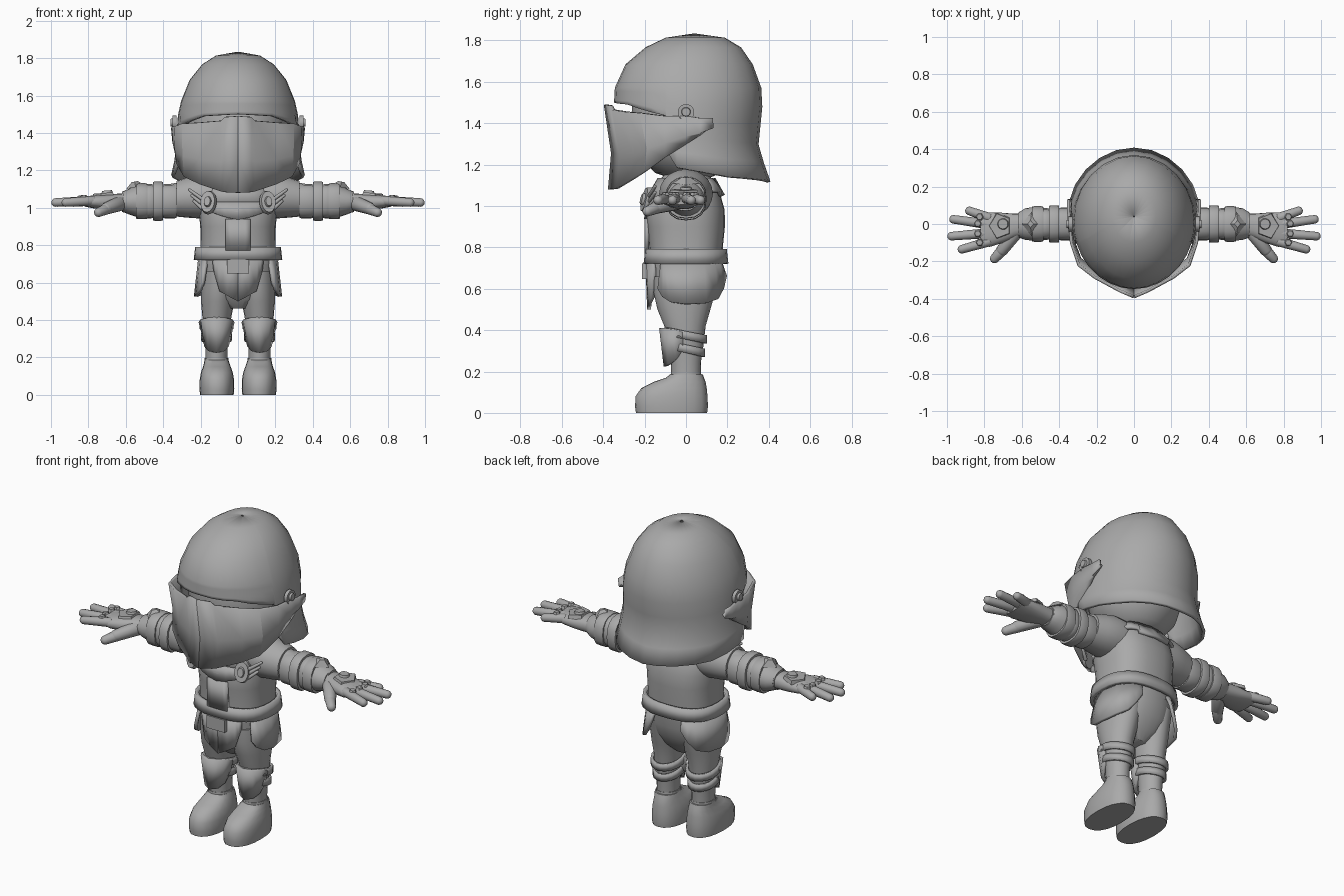
import bpy, bmesh, math
from mathutils import Vector, Matrix

if "Cube" in bpy.data.objects:
    bpy.data.objects.remove(bpy.data.objects["Cube"], do_unlink=True)

GREY = (0.4, 0.4, 0.4, 1)
mat = bpy.data.materials.new("plain grey")
mat.use_nodes = True
mat.diffuse_color = GREY
mat.node_tree.nodes["Principled BSDF"].inputs["Base Color"].default_value = GREY


def finish(name, bm, mirror=False, thick=0, angle=40):
    """Turn a bmesh into a shaded object, optionally thickened and mirrored."""
    bmesh.ops.remove_doubles(bm, verts=bm.verts, dist=0.0005)
    bmesh.ops.recalc_face_normals(bm, faces=bm.faces)
    me = bpy.data.meshes.new(name)
    bm.to_mesh(me)
    bm.free()
    me.materials.append(mat)
    ob = bpy.data.objects.new(name, me)
    bpy.context.collection.objects.link(ob)
    if thick:
        mod = ob.modifiers.new("thickness", "SOLIDIFY")
        mod.thickness, mod.offset = thick, 0
    if mirror:
        ob.modifiers.new("mirror", "MIRROR").use_clip = True
    bpy.ops.object.select_all(action="DESELECT")
    bpy.context.view_layer.objects.active = ob
    ob.select_set(True)
    bpy.ops.object.shade_smooth_by_angle(angle=math.radians(angle))
    return ob


def oval(a, rx, ry, p=2.0):
    c, s = math.cos(a), math.sin(a)
    return (math.copysign(abs(c) ** (2 / p), c) * rx,
            math.copysign(abs(s) ** (2 / p), s) * ry)


def grid(name, rows, closed=False, caps=False, **kw):
    """Skin rows of points with quads."""
    bm = bmesh.new()
    vs = [[bm.verts.new(q) for q in row] for row in rows]
    n = len(rows[0])
    for r0, r1 in zip(vs, vs[1:]):
        for i in range(n if closed else n - 1):
            j = (i + 1) % n
            bm.faces.new((r0[i], r0[j], r1[j], r1[i]))
    if caps:
        bm.faces.new(vs[0])
        bm.faces.new(vs[-1])
    return finish(name, bm, **kw)


def loft(name, rings, axis="z", n=20, p=2.0, **kw):
    """Closed body from rings (position, centre 1, centre 2, radius 1, radius 2)."""
    rows = []
    for t, c1, c2, r1, r2 in rings:
        row = []
        for i in range(n):
            u, v = oval(2 * math.pi * i / n, r1, r2, p)
            row.append((c1 + u, c2 + v, t) if axis == "z" else (t, c1 + u, c2 + v))
        rows.append(row)
    return grid(name, rows, closed=True, caps=True, **kw)


def wrap(name, cols, rx, ry, cx=0, cy=0, flare=0, p=2.0, thick=0.018, **kw):
    """Curved plate around a body from columns (degrees, top z, bottom z)."""
    rows = []
    for deg, top, low in cols:
        a = math.radians(deg)
        x0, y0 = oval(a, rx, ry, p)
        x1, y1 = oval(a, rx + flare, ry + flare, p)
        rows.append([(cx + x0, cy + y0, top), (cx + x1, cy + y1, low)])
    return grid(name, rows, thick=thick, **kw)


def capsule(name, p0, p1, r0, r1, **kw):
    p0, p1 = Vector(p0), Vector(p1)
    bm = bmesh.new()
    bmesh.ops.create_uvsphere(bm, u_segments=12, v_segments=9, radius=1)
    rot = (p1 - p0).to_track_quat("Z", "Y")
    for v in bm.verts:
        v.co = (p1 + rot @ (v.co * r1)) if v.co.z > 0 else (p0 + rot @ (v.co * r0))
    return finish(name, bm, **kw)


def prism(name, centre, normal, r1, r2, depth, sides=20, spin=0, scale=(1, 1), **kw):
    """Tapered disc or block whose axis follows normal."""
    bm = bmesh.new()
    m = (Matrix.Translation(centre) @ Vector(normal).to_track_quat("Z", "Y").to_matrix().to_4x4()
         @ Matrix.Diagonal((scale[0], scale[1], 1, 1)) @ Matrix.Rotation(math.radians(spin), 4, "Z"))
    bmesh.ops.create_cone(bm, cap_ends=True, segments=sides, radius1=r1, radius2=r2, depth=depth, matrix=m)
    return finish(name, bm, **kw)


def lerp_table(table, t):
    for a, b in zip(table, table[1:]):
        if t <= b[0]:
            k = max(0, (t - a[0]) / (b[0] - a[0]))
            return [u + (w - u) * k for u, w in zip(a, b)]
    return table[-1]


# helmet shell: profile of (z, centre y, radius x, radius y), open at the face
dome = [(1.12, .02, .36, .38), (1.28, .015, .325, .325), (1.48, .01, .315, .35), (1.57, .01, .295, .345),
        (1.68, .015, .25, .3), (1.76, .035, .185, .225), (1.805, .045, .115, .14), (1.825, .04, .002, .002)]
# lower edge of (degrees from the back, z)
rim = [(0, 1.115), (60, 1.14), (100, 1.185), (106, 1.24), (108, 1.435), (145, 1.49), (180, 1.5)]
angles = [0, 15, 30, 45, 60, 75, 90, 100, 106, 108, 120, 132, 145, 156, 168, 180]
rows = []
for d in angles + [-a for a in angles[-2:0:-1]]:
    low = lerp_table(rim, abs(d))[1]
    heights = [low + (1.57 - low) * k / 5 for k in range(5)] + [q[0] for q in dome[3:]]
    row = []
    for z in heights:
        _, cy, rx, ry = lerp_table(dome, z)
        a = math.radians(d)
        row.append((rx * math.sin(a), cy + ry * math.cos(a), z))
    rows.append(row)
grid("helmet_shell", rows + rows[:1], thick=0.018)

# keeled visor: columns of (y, x, top z, bottom z)
visor = [(-.39, 0, 1.49, 1.08), (-.36, .07, 1.485, 1.083), (-.35, .09, 1.465, 1.086), (-.285, .21, 1.455, 1.125),
         (-.22, .295, 1.45, 1.165), (-.1, .335, 1.435, 1.235), (0, .345, 1.435, 1.3),
         (.07, .35, 1.425, 1.35), (.13, .35, 1.425, 1.4)]
grid("visor", [[(x, y, t), (x * .985, y + .035 * (y < -.2), (t + b) / 2 - .03), (x * .96, y + .02 * (y < -.2), b)]
               for y, x, t, b in visor], mirror=True, thick=0.016, angle=25)
prism("visor_hinge_plate", (.34, 0, 1.452), (1, 0, 0), .04, .04, .02, mirror=True)
prism("visor_bolt", (.352, 0, 1.455), (1, 0, 0), .024, .02, .02, mirror=True)

# head and neck
loft("head", [(1.13, 0, .02, .08, .08), (1.16, 0, .01, .16, .16), (1.24, 0, 0, .23, .23), (1.38, 0, 0, .27, .265),
              (1.52, 0, 0, .26, .26), (1.64, 0, 0, .2, .2), (1.72, 0, 0, .06, .06)])
loft("neck", [(1.08, 0, .01, .1, .09), (1.22, 0, .01, .08, .08)])

# torso and pelvis
loft("torso", [(.7, 0, 0, .2, .175), (.8, 0, 0, .2, .178), (.9, 0, 0, .202, .188), (.98, 0, -.005, .21, .192),
               (1.06, 0, 0, .2, .165), (1.12, 0, 0, .165, .13), (1.18, 0, .005, .1, .09)], n=28, p=2.5)
loft("pelvis", [(.74, 0, 0, .2, .18), (.65, 0, 0, .198, .172), (.58, 0, -.005, .19, .155),
                (.51, 0, -.01, .14, .12), (.46, 0, -.01, .06, .07)], n=28, p=2.3)

# belt, buckle and breast armour
wrap("belt", [(d, .79, .72) for d in range(0, 361, 12)], .218, .187, p=2.5, flare=.008, thick=.022)
prism("belt_buckle", (0, -.2, .685), (0, -1, 0), .085, .085, .025, sides=4, spin=45, scale=(1, .62))
wrap("belly_panel", [(d, .94, .77) for d in (-104, -97, -90, -83, -76)], .203, .192, p=2.5)
wrap("breast_plate", [(d, 1.03, .935 + .0011 * abs(d + 90)) for d in range(-145, -34, 11)],
     .2, .18, p=2.5, flare=.014)
wrap("upper_breast_plate", [(d, 1.13, 1.03) for d in range(-145, -34, 11)], .15, .13, p=2.5, flare=.058)
wrap("back_collar", [(d, 1.13, 1.05 + .02 * (abs(d - 90) > 25)) for d in (35, 50, 64, 66, 90, 114, 116, 130, 145)],
     .16, .135, p=2.5, flare=.045)

# round chest badges with three feathers each
prism("badge_ring", (.16, -.192, 1.03), (.3, -1, .25), .052, .046, .025, mirror=True, scale=(.85, 1.25))
prism("badge_stud", (.163, -.207, 1.033), (.3, -1, .25), .026, .02, .02, mirror=True, scale=(.85, 1.25))
for k in range(3):
    capsule("badge_feather", (.195, -.175, 1.0 + .025 * k), (.235 + .012 * k, -.15, 1.035 + .03 * k),
            .011, .008, mirror=True)

# skirt plates
side = [(-38, .6), (-30, .56), (-18, .535), (0, .525), (25, .53), (45, .55), (58, .6), (68, .66)]
wrap("hip_plate", [(d, .72, low) for d, low in side], .205, .182, flare=.022, p=2.3, mirror=True)
centre = [(0, .5), (14, .53), (27, .555), (33, .62), (38, .67)]
wrap("front_skirt_plate", [(-90 + d, .72, low) for d, low in centre], .2, .187, flare=-.008, p=2.3, mirror=True)

# legs and boots
loft("leg", [(.66, .1, 0, .098, .16), (.58, .103, -.008, .095, .148), (.5, .108, -.01, .09, .128),
             (.42, .113, -.005, .078, .1), (.33, .115, 0, .07, .085), (.25, .115, 0, .06, .073),
             (.15, .115, 0, .058, .07)], mirror=True)
loft("boot", [(0, .113, -.07, .09, .172), (.03, .113, -.07, .093, .176), (.08, .113, -.07, .092, .174),
              (.12, .113, -.058, .085, .158), (.15, .113, -.03, .074, .125), (.17, .114, -.005, .068, .092),
              (.185, .115, .002, .064, .08)], mirror=True, p=2.3)
loft("boot_cuff", [(.175, .115, 0, .065, .075), (.197, .115, 0, .063, .073)], mirror=True)

# knee straps and shin guards
for top, r in ((.395, .085), (.33, .075)):
    cols = [(d, top - .02 * math.sin(math.radians(d)), top - .04 - .02 * math.sin(math.radians(d)))
            for d in range(0, 361, 20)]
    wrap("knee_strap", cols, r, r + .012, cx=.115, mirror=True, thick=.014)
guard = [(-170, .39, .31), (-150, .405, .26), (-125, .41, .235), (-90, .41, .225),
         (-55, .41, .235), (-30, .405, .26), (-10, .39, .31)]
wrap("shin_guard", guard, .088, .125, cx=.115, cy=.005, flare=-.022, mirror=True, thick=.02)

# arms with shoulder caps
loft("arm", [(.1, 0, 1.055, .1, .1), (.25, 0, 1.05, .092, .095), (.36, 0, 1.04, .08, .088),
             (.5, 0, 1.035, .07, .08), (.62, 0, 1.032, .06, .055)], axis="x", mirror=True)
loft("shoulder_cap", [(.12, 0, 1.06, .125, .115), (.2, 0, 1.06, .13, .118), (.27, 0, 1.055, .115, .108),
                      (.33, 0, 1.048, .098, .095)], axis="x", mirror=True)

# gauntlet bands
bands = [(.33, .4, .088, .092), (.4, .455, .1, .105), (.455, .49, .085, .092), (.485, .545, .095, .096)]
for x0, x1, ry, rz in bands:
    loft("gauntlet_band", [(x0, 0, 1.035, ry * .97, rz * .97), (x0 + .01, 0, 1.035, ry, rz),
                           (x1 - .01, 0, 1.035, ry, rz), (x1, 0, 1.035, ry * .97, rz * .97)],
         axis="x", p=2.4, n=16, mirror=True)
loft("gauntlet_cuff", [(.53, 0, 1.035, .09, .088), (.58, 0, 1.033, .085, .07), (.615, -.005, 1.032, .068, .055)],
     axis="x", mirror=True)
prism("gauntlet_diamond", (.55, 0, 1.125), (.2, 0, 1), .065, .02, .03, sides=4, scale=(1, .8), mirror=True)

# hands
loft("palm", [(.58, 0, 1.03, .055, .045), (.64, -.01, 1.03, .065, .045), (.7, -.02, 1.03, .08, .043),
              (.77, -.03, 1.032, .092, .036), (.82, -.03, 1.032, .088, .026)], axis="x", p=2.4, mirror=True)
prism("hand_plate", (.715, -.01, 1.068), (.08, 0, 1), .075, .068, .022, sides=5, spin=180,
      scale=(1, .85), mirror=True)
prism("hand_stud", (.7, 0, 1.083), (.08, 0, 1), .032, .026, .018, mirror=True)
fingers = [((.78, .035), (.88, .07)), ((.79, .0), (.965, .025)), ((.79, -.05), (.975, -.065)), ((.78, -.095), (.92, -.135))]
for (x0, y0), (x1, y1) in fingers:
    capsule("finger", (x0, y0, 1.037), (x1, y1, 1.028), .027, .023, mirror=True)
    prism("knuckle_plate", (x0 + .045, y0 * .9 + y1 * .1, 1.06), (.1, 0, 1), .022, .016, .014, sides=6, mirror=True)
capsule("thumb_base", (.64, -.05, 1.02), (.705, -.14, .995), .042, .032, mirror=True)
capsule("thumb", (.7, -.135, .995), (.745, -.185, .975), .032, .025, mirror=True)
